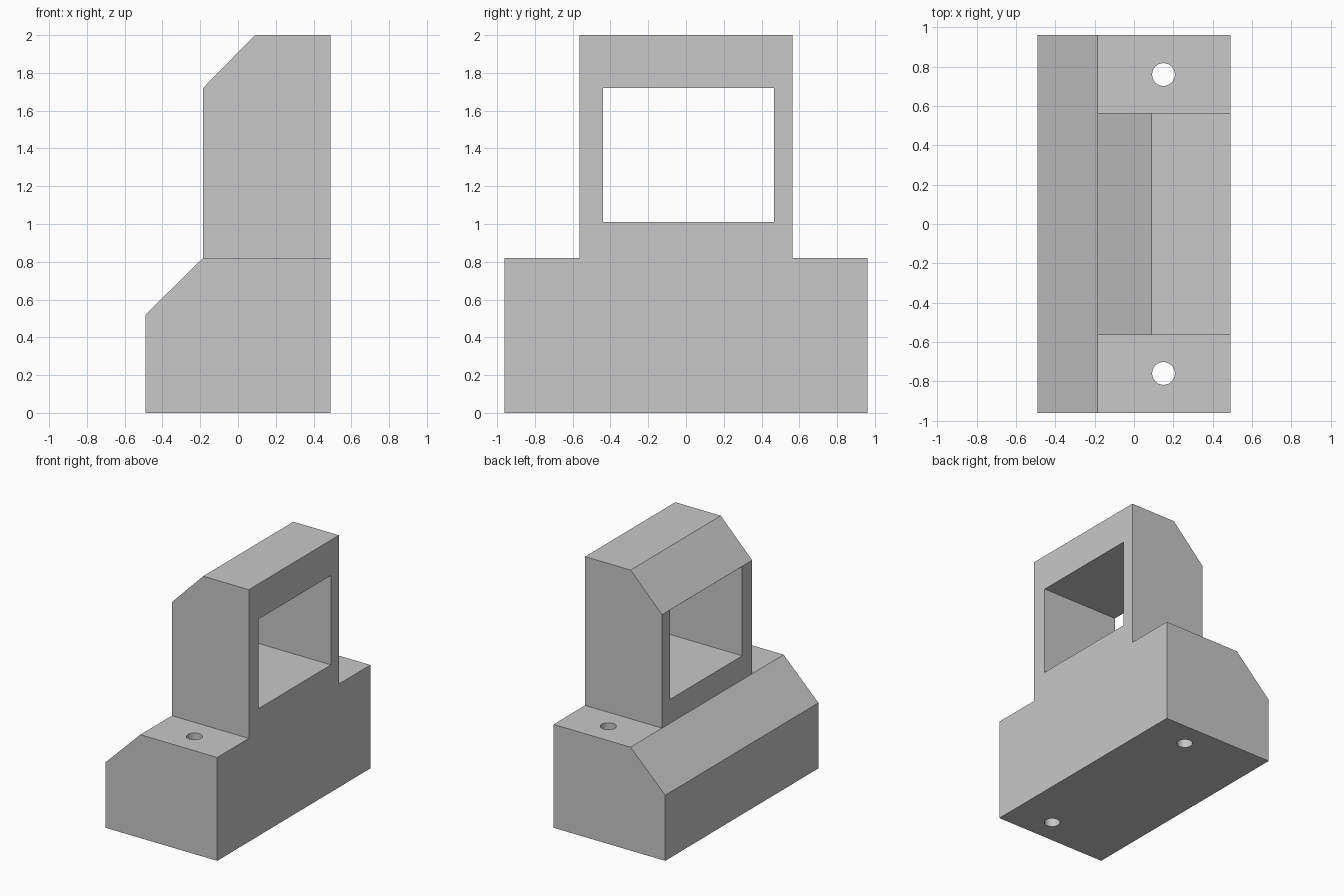
import bpy, bmesh, math
from mathutils import Matrix, Vector

cube = bpy.data.objects.get("Cube")
if cube:
    bpy.data.objects.remove(cube, do_unlink=True)

# One plain grey
grey = bpy.data.materials.new("light grey")
grey.use_nodes = True
GREY = (0.58, 0.58, 0.58, 1)
grey.diffuse_color = GREY
grey.node_tree.nodes["Principled BSDF"].inputs["Base Color"].default_value = GREY

HALF_LENGTH, TOWER_HALF, LEDGE_Z = 0.96, 0.565, 0.82


def make_object(name, bm):
    bmesh.ops.recalc_face_normals(bm, faces=bm.faces)
    mesh = bpy.data.meshes.new(name)
    bm.to_mesh(mesh)
    bm.free()
    mesh.materials.append(grey)
    obj = bpy.data.objects.new(name, mesh)
    bpy.context.collection.objects.link(obj)
    return obj


def add_box(bm, low, high):
    low, high = Vector(low), Vector(high)
    matrix = Matrix.Translation((low + high) / 2) @ Matrix.Diagonal((*(high - low), 1))
    bmesh.ops.create_cube(bm, size=1, matrix=matrix)


# Bracket: stepped, chamfered side profile extruded along its length
profile = [(-0.49, 0), (0.49, 0), (0.49, 2), (0.09, 2),
           (-0.185, 1.72), (-0.185, LEDGE_Z), (-0.49, 0.52)]
bm = bmesh.new()
face = bm.faces.new([bm.verts.new((x, -HALF_LENGTH, z)) for x, z in profile])
extruded = bmesh.ops.extrude_face_region(bm, geom=[face])
bmesh.ops.translate(bm, vec=(0, 2 * HALF_LENGTH, 0),
                    verts=[v for v in extruded["geom"] if isinstance(v, bmesh.types.BMVert)])
body = make_object("bracket_body", bm)

# Cutters: the ledges at both ends, the window and the two bolt holes
bm = bmesh.new()
for side in (-1, 1):
    ends = sorted((side * TOWER_HALF, side * 1.2))
    add_box(bm, (-0.7, ends[0], LEDGE_Z), (0.7, ends[1], 2.2))
ledge_cutter = make_object("ledge_cutter", bm)

bm = bmesh.new()
add_box(bm, (-0.7, -0.44, 1.01), (0.7, 0.465, 1.719))
for side in (-1, 1):
    bmesh.ops.create_cone(bm, cap_ends=True, segments=32, radius1=0.058, radius2=0.058,
                          depth=1.2, matrix=Matrix.Translation((0.15, side * 0.76, 0.4)))
opening_cutter = make_object("opening_cutter", bm)

cutters = (ledge_cutter, opening_cutter)
for cutter in cutters:
    cutter.hide_render = True
    cut = body.modifiers.new(cutter.name, 'BOOLEAN')
    cut.operation = 'DIFFERENCE'
    cut.solver = 'EXACT'
    cut.object = cutter

# Bake the cuts and remove the cutters
graph = bpy.context.evaluated_depsgraph_get()
result = bpy.data.meshes.new_from_object(body.evaluated_get(graph))
body.modifiers.clear()
body.data = result
for cutter in cutters:
    bpy.data.objects.remove(cutter, do_unlink=True)

# Smooth bolt hole walls, crisp edges elsewhere
bpy.ops.object.select_all(action='DESELECT')
body.select_set(True)
bpy.context.view_layer.objects.active = body
bpy.ops.object.shade_smooth_by_angle(angle=math.radians(30))
